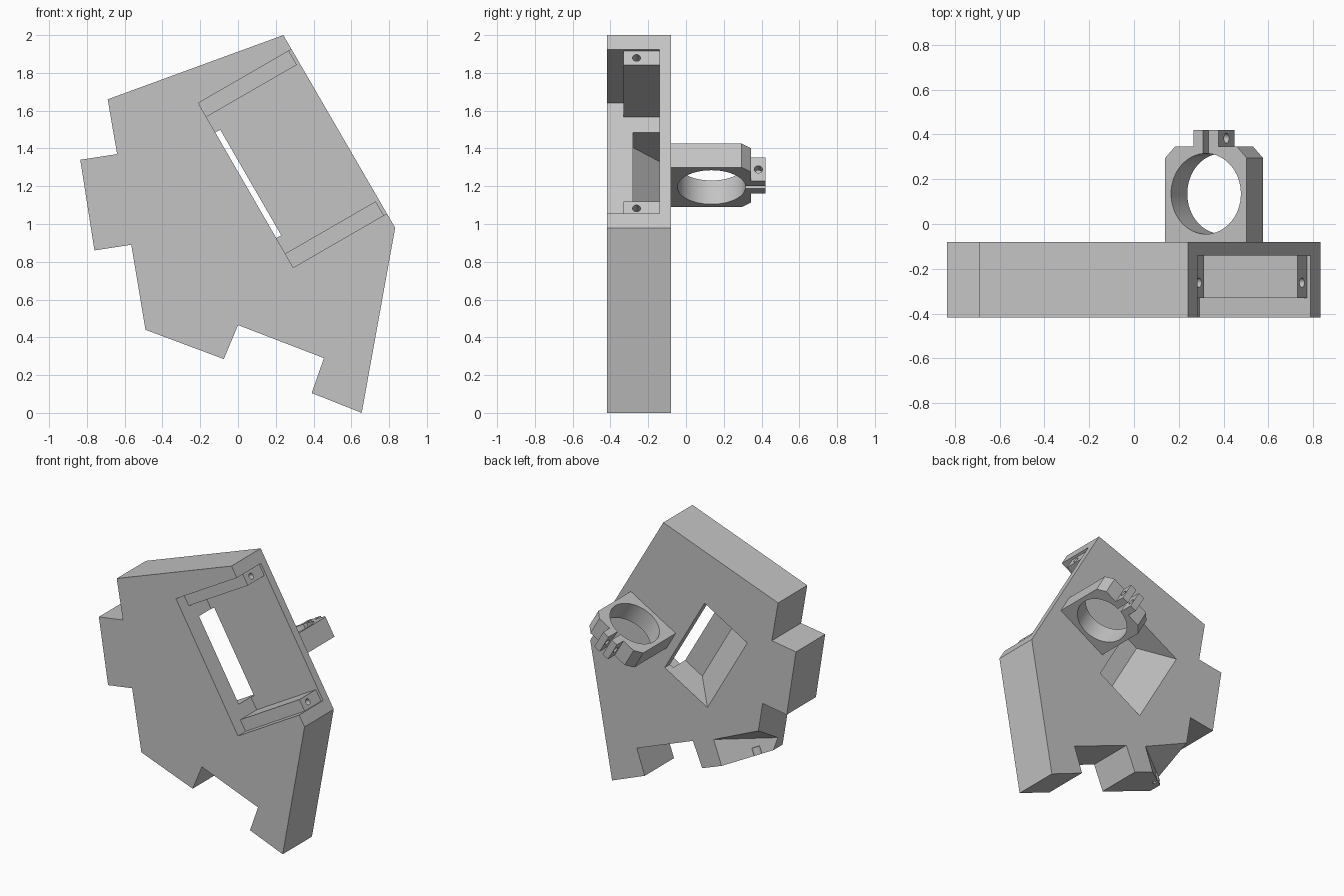
import bpy, bmesh, math
from mathutils import Matrix, Vector

if "Cube" in bpy.data.objects:
    bpy.data.objects.remove(bpy.data.objects["Cube"], do_unlink=True)

grey = bpy.data.materials.new("matte_grey")
grey.use_nodes = True
grey.diffuse_color = (0.55, 0.55, 0.55, 1)
grey.node_tree.nodes["Principled BSDF"].inputs["Base Color"].default_value = grey.diffuse_color

FRONT, BACK, FLOOR = -0.418, -0.08, -0.14
TILT = Matrix.Rotation(math.radians(-30), 4, "Y")


def tilted(x, z, y=0):
    """Tilted frame: local x across the pocket, local z up its long side."""
    return Matrix.Translation((x, y, z)) @ TILT


def finish(name, bm, matrix):
    bm.transform(matrix)
    bmesh.ops.recalc_face_normals(bm, faces=bm.faces)
    mesh = bpy.data.meshes.new(name)
    bm.to_mesh(mesh)
    bm.free()
    mesh.materials.append(grey)
    obj = bpy.data.objects.new(name, mesh)
    bpy.context.collection.objects.link(obj)
    return obj


def prism(name, points, lo, hi, axis="Z", matrix=Matrix()):
    """Extrude an outline in (x, y) along Z, or in (x, z) along Y."""
    bm = bmesh.new()
    place = (lambda u, v, w: (u, v, w)) if axis == "Z" else (lambda u, v, w: (u, w, v))
    ends = [[bm.verts.new(place(u, v, w)) for u, v in points] for w in (lo, hi)]
    for ring in ends:
        bm.faces.new(ring)
    for i in range(len(points)):
        j = (i + 1) % len(points)
        bm.faces.new((ends[0][i], ends[0][j], ends[1][j], ends[1][i]))
    return finish(name, bm, matrix)


def box(name, xs, ys, zs, matrix=Matrix()):
    (a, b), (c, d) = xs, ys
    return prism(name, [(a, c), (b, c), (b, d), (a, d)], *zs, matrix=matrix)


def cylinder(name, radius, depth, matrix, sides=32):
    bm = bmesh.new()
    bmesh.ops.create_cone(bm, cap_ends=True, segments=sides, radius1=radius,
                          radius2=radius, depth=depth)
    return finish(name, bm, matrix)


def hull(name, points):
    bm = bmesh.new()
    for p in points:
        bm.verts.new(p)
    bmesh.ops.convex_hull(bm, input=bm.verts)
    return finish(name, bm, Matrix())


def cut(obj, *cutters):
    for cutter in cutters:
        cutter.hide_render = True
        mod = obj.modifiers.new("cut", "BOOLEAN")
        mod.operation, mod.solver, mod.object = "DIFFERENCE", "EXACT", cutter
        bpy.context.view_layer.objects.active = obj
        bpy.ops.object.modifier_apply(modifier=mod.name)
        bpy.data.objects.remove(cutter, do_unlink=True)


def smooth(obj):
    bpy.ops.object.select_all(action="DESELECT")
    obj.select_set(True)
    bpy.context.view_layer.objects.active = obj
    bpy.ops.object.shade_smooth_by_angle(angle=math.radians(30))


# Main plate with side tab and bottom notch
plate = prism("plate", [
    (0.24, 2), (-0.69, 1.66), (-0.64, 1.37), (-0.835, 1.34), (-0.76, 0.86),
    (-0.565, 0.89), (-0.49, 0.44), (-0.075, 0.285), (0, 0.465), (0.455, 0.29),
    (0.39, 0.105), (0.655, 0), (0.832, 0.98)], FRONT, BACK, "Y")

# Tilted pocket, open to the front and the slanted side
pocket = tilted(-0.21, 1.64)
LENGTH, LEDGE = 1.005, 0.085
pocket_cut = box("pocket_cut", (0, 0.8), (-0.6, FLOOR), (-LENGTH, 0), pocket)

# Cable window: flat roof, then a ramp out through the back
window_cut = prism("window_cut", [(0.03, 0), (0.03, -0.28), (-0.16, -0.28), (-0.454, 0)],
                   -0.825, -0.18, "Z", pocket)

# Sloped hollow in the lower back corner
inner = Vector((-0.168, BACK, 0.52))
foot = Vector((-0.232, BACK, 0.344))
upper = inner + (Vector((-0.53, BACK, 0.68)) - inner) * 1.3
deep = inner + (Vector((-0.505, BACK - 0.265, 0.523)) - inner) * 1.2
foot = inner + (foot - inner) * 1.6
low = deep + (foot - inner)
out = Vector((0, 0.1, 0))
outer = upper + (foot - inner) * 1.8
hollow_cut = hull("hollow_cut", [inner, foot, upper, deep, low, outer,
                                 inner + out, foot + out, upper + out, outer + out])
cut(plate, pocket_cut, window_cut, hollow_cut)

# Small screw tube in the hollow, square to the bottom edge
tube_frame = (Matrix.Translation((-0.39, BACK - 0.18, 0.434))
              @ Matrix.Rotation(math.radians(20.5), 4, "Y"))
cut(plate, cylinder("tube_hole", 0.018, 0.12, tube_frame))
tube = cylinder("screw_tube", 0.036, 0.055, tube_frame)
cut(tube, cylinder("tube_bore", 0.018, 0.2, tube_frame))
smooth(tube)

# Mounting ledges at both ends of the pocket, each with a screw hole
ALONG_X = Matrix.Rotation(math.pi / 2, 4, "Y")
for name, z in (("upper_ledge", -LEDGE), ("lower_ledge", -LENGTH)):
    ledge = box(name, (0, 0.553), (-0.33, FLOOR), (z, z + LEDGE), pocket)
    hole = Matrix.Translation((0.553, -0.262, z + LEDGE / 2)) @ ALONG_X
    cut(ledge, cylinder("ledge_hole", 0.021, 0.3, pocket @ hole, 24))
    smooth(ledge)

# Split ring clamp on the back, with two lugs
clamp_frame = tilted(0.3575, 1.2575, 0.135)
HALF, THICK = 0.21, 0.0725
side = [(HALF, -0.217), (HALF, 0.16), (HALF - 0.05, 0.21), (0.064, 0.21), (0.064, 0.285)]
outline = side + [(-x, y) for x, y in reversed(side)]
clamp = prism("ring_clamp", outline, -THICK, THICK, "Z", clamp_frame)
lug_hole = clamp_frame @ Matrix.Translation((0, 0.248, 0)) @ ALONG_X
cut(clamp,
    cylinder("ring_bore", 0.18, 0.4, clamp_frame, 64),
    box("split", (-0.014, 0.014), (0.1, 0.4), (-0.2, 0.2), clamp_frame),
    cylinder("lug_hole", 0.022, 0.3, lug_hole, 24))
smooth(clamp)
